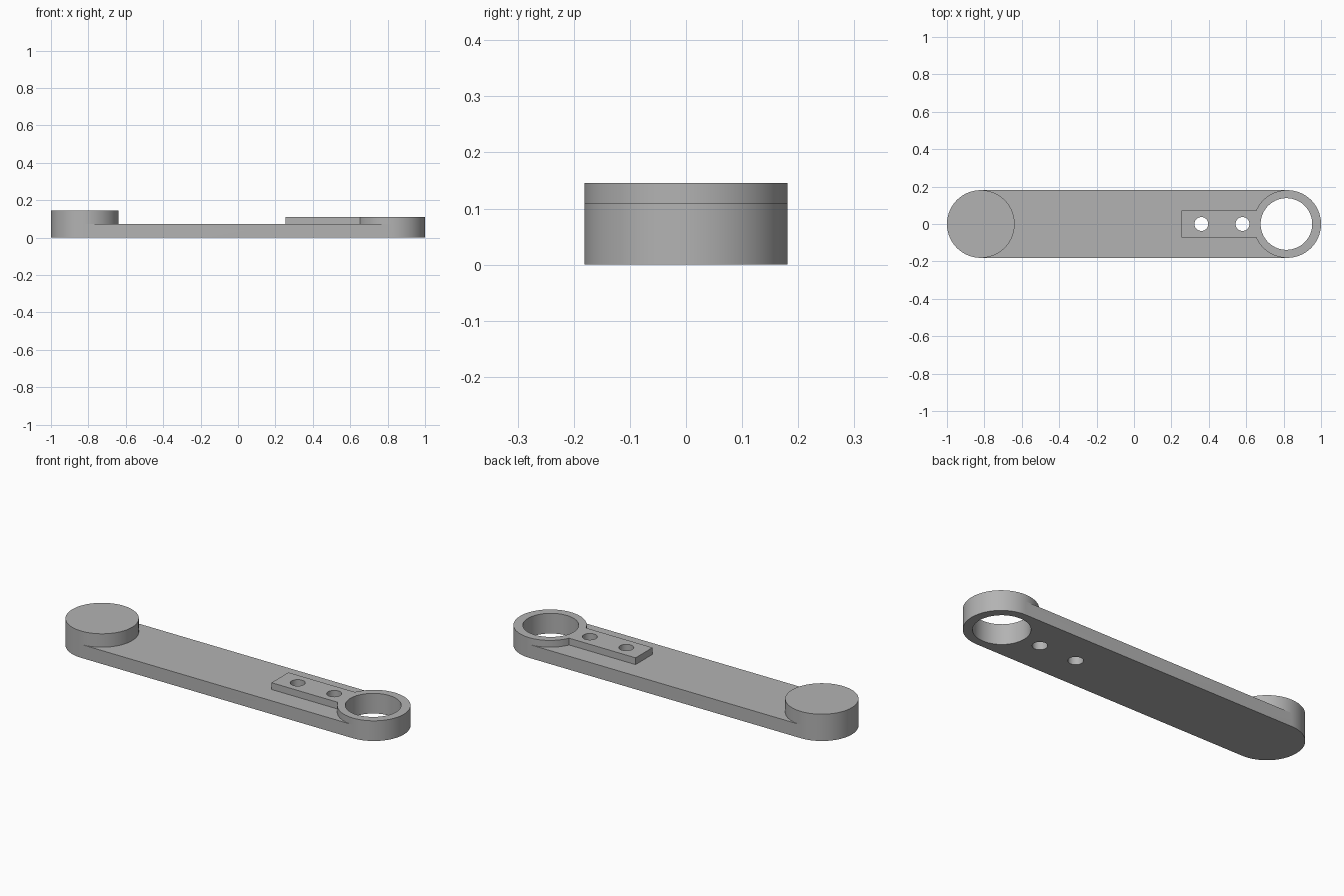
import bpy
import math

cube = bpy.data.objects.get("Cube")
if cube:
    bpy.data.objects.remove(cube, do_unlink=True)

R = 0.181            # end radius
END = 1 - R          # end centres
ARM_H, RING_H, BOSS_H = 0.073, 0.11, 0.146

grey = bpy.data.materials.new("plain grey")
grey.use_nodes = True
colour = (0.45, 0.45, 0.45, 1)
grey.diffuse_color = colour
grey.node_tree.nodes["Principled BSDF"].inputs["Base Color"].default_value = colour


def prism(name, outline, z0, z1):
    """Closed upright solid from a counter-clockwise outline."""
    n = len(outline)
    verts = [(x, y, z) for z in (z0, z1) for x, y in outline]
    faces = [tuple(reversed(range(n))), tuple(range(n, 2 * n))]
    faces += [(i, (i + 1) % n, n + (i + 1) % n, n + i) for i in range(n)]
    mesh = bpy.data.meshes.new(name)
    mesh.from_pydata(verts, [], faces)
    mesh.materials.append(grey)
    obj = bpy.data.objects.new(name, mesh)
    bpy.context.collection.objects.link(obj)
    return obj


def disc(name, cx, r, z0, z1, n=96):
    angles = [2 * math.pi * i / n for i in range(n)]
    return prism(name, [(cx + r * math.cos(a), r * math.sin(a)) for a in angles], z0, z1)


def bar(name, x0, x1, half, z0, z1):
    return prism(name, [(x0, -half), (x1, -half), (x1, half), (x0, half)], z0, z1)


def combine(target, other, operation):
    mod = target.modifiers.new(operation.lower(), 'BOOLEAN')
    mod.operation = operation
    mod.solver = 'EXACT'
    mod.object = other
    other.hide_render = True
    bpy.context.view_layer.objects.active = target
    bpy.ops.object.modifier_apply(modifier=mod.name)
    bpy.data.objects.remove(other, do_unlink=True)


# Flat bar joined to the solid boss, the ring end and the raised tab
arm = bar("link_arm", -END, END, R, 0, ARM_H)
combine(arm, disc("round_boss", -END, R, 0, BOSS_H), 'UNION')
combine(arm, disc("ring_end", END, R, 0, RING_H), 'UNION')
combine(arm, bar("raised_tab", 0.253, 0.76, 0.073, 0.03, RING_H), 'UNION')

# Through holes: large bore and two screw holes
for x, r in ((0.815, 0.138), (0.36, 0.037), (0.58, 0.037)):
    combine(arm, disc("hole_cutter", x, r, -0.1, 0.3), 'DIFFERENCE')

# Smooth round walls, crisp edges
bpy.ops.object.select_all(action='DESELECT')
arm.select_set(True)
bpy.context.view_layer.objects.active = arm
bpy.ops.object.shade_smooth_by_angle(angle=math.radians(30))
